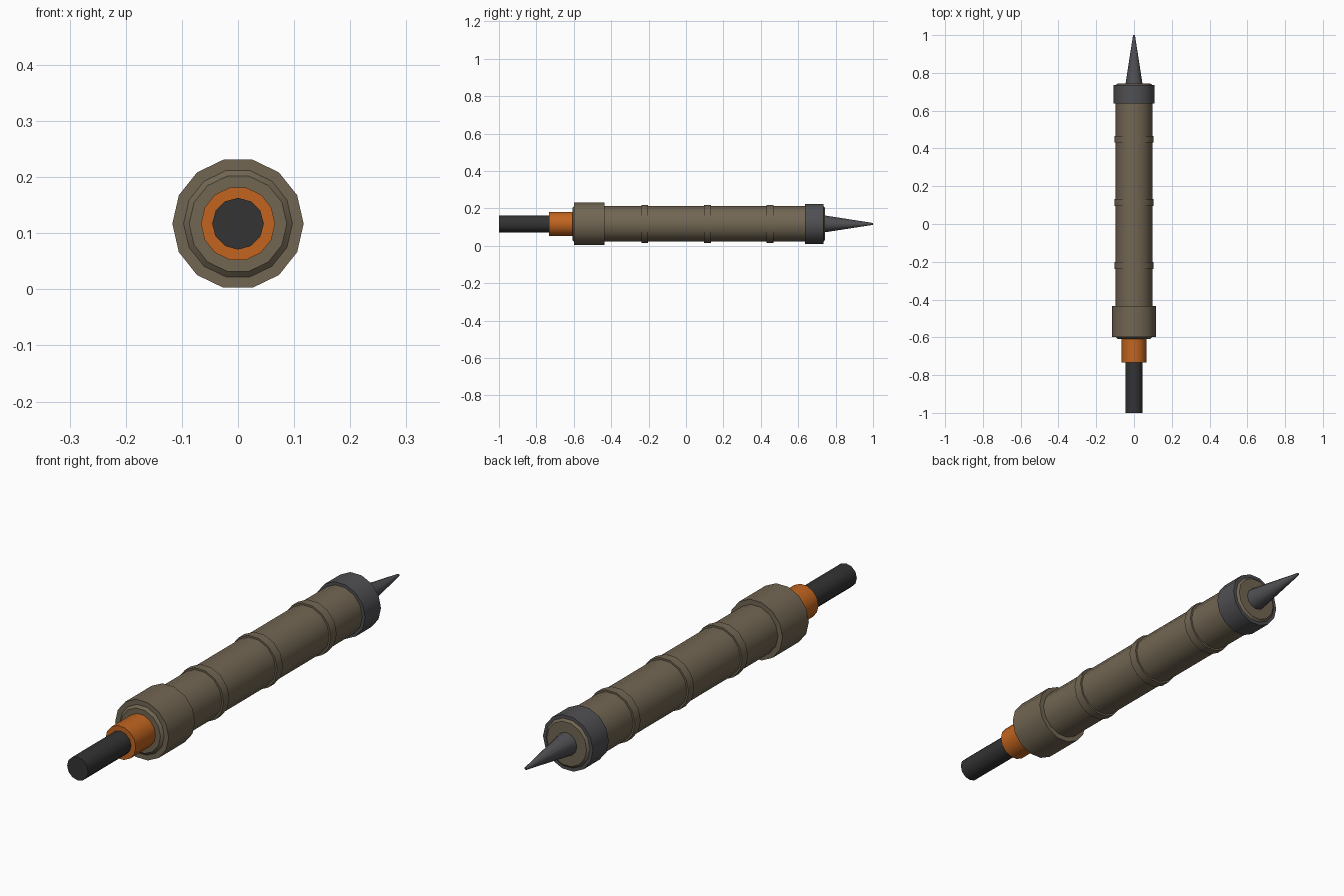
import bpy, bmesh, math

if "Cube" in bpy.data.objects:
    bpy.data.objects.remove(bpy.data.objects["Cube"])

AXIS_Z = 0.117  # height of the tool's centre line


def material(name, rgb):
    m = bpy.data.materials.new(name)
    m.diffuse_color = (*rgb, 1.0)
    m.use_nodes = True
    m.node_tree.nodes["Principled BSDF"].inputs["Base Color"].default_value = m.diffuse_color
    return m


BROWN = material("olive_brown", (0.168, 0.133, 0.086))
ORANGE = material("orange", (0.54, 0.13, 0.014))
BLACK = material("soft_black", (0.033, 0.033, 0.034))
GREY = material("dark_grey", (0.080, 0.080, 0.088))


def turned(name, profile, mat, sides=14):
    """Capped part turned around the y axis; profile is a list of (y, radius)."""
    bm = bmesh.new()
    rings = []
    for y, r in profile:
        rings.append([bm.verts.new((r * math.cos(math.tau * i / sides), y,
                                    AXIS_Z + r * math.sin(math.tau * i / sides)))
                      for i in range(sides)])
    for a, b in zip(rings, rings[1:]):
        for i in range(sides):
            j = (i + 1) % sides
            bm.faces.new((a[i], a[j], b[j], b[i]))
    bm.faces.new(rings[0])
    bm.faces.new(rings[-1])
    bmesh.ops.recalc_face_normals(bm, faces=bm.faces)
    mesh = bpy.data.meshes.new(name)
    bm.to_mesh(mesh)
    bm.free()
    mesh.materials.append(mat)
    obj = bpy.data.objects.new(name, mesh)
    bpy.context.collection.objects.link(obj)
    bpy.ops.object.select_all(action='DESELECT')
    obj.select_set(True)
    bpy.context.view_layer.objects.active = obj
    bpy.ops.object.shade_smooth_by_angle(angle=math.radians(35))
    return obj


# Main barrel with bevelled ends
turned("barrel", [(-0.608, 0.087), (-0.599, 0.097), (0.735, 0.097), (0.744, 0.087)], BROWN)

# Wide rear collar
turned("rear_collar", [(-0.599, 0.117), (-0.435, 0.117)], BROWN)

# Three thin grip bands
for k in range(3):
    y = -0.22 + 0.3345 * k
    turned(f"grip_band_{k + 1}", [(y - 0.018, 0.104), (y + 0.018, 0.104)], BROWN)

# Dark collar near the tip
turned("front_collar", [(0.637, 0.109), (0.736, 0.109)], GREY)

# Pointed tip
turned("tip", [(0.735, 0.046), (1.0, 0.005)], GREY, 12)

# Orange sleeve and black rod at the rear
turned("sleeve", [(-0.732, 0.066), (-0.60, 0.066)], ORANGE)
turned("rod", [(-1.0, 0.046), (-0.70, 0.046)], BLACK, 12)
